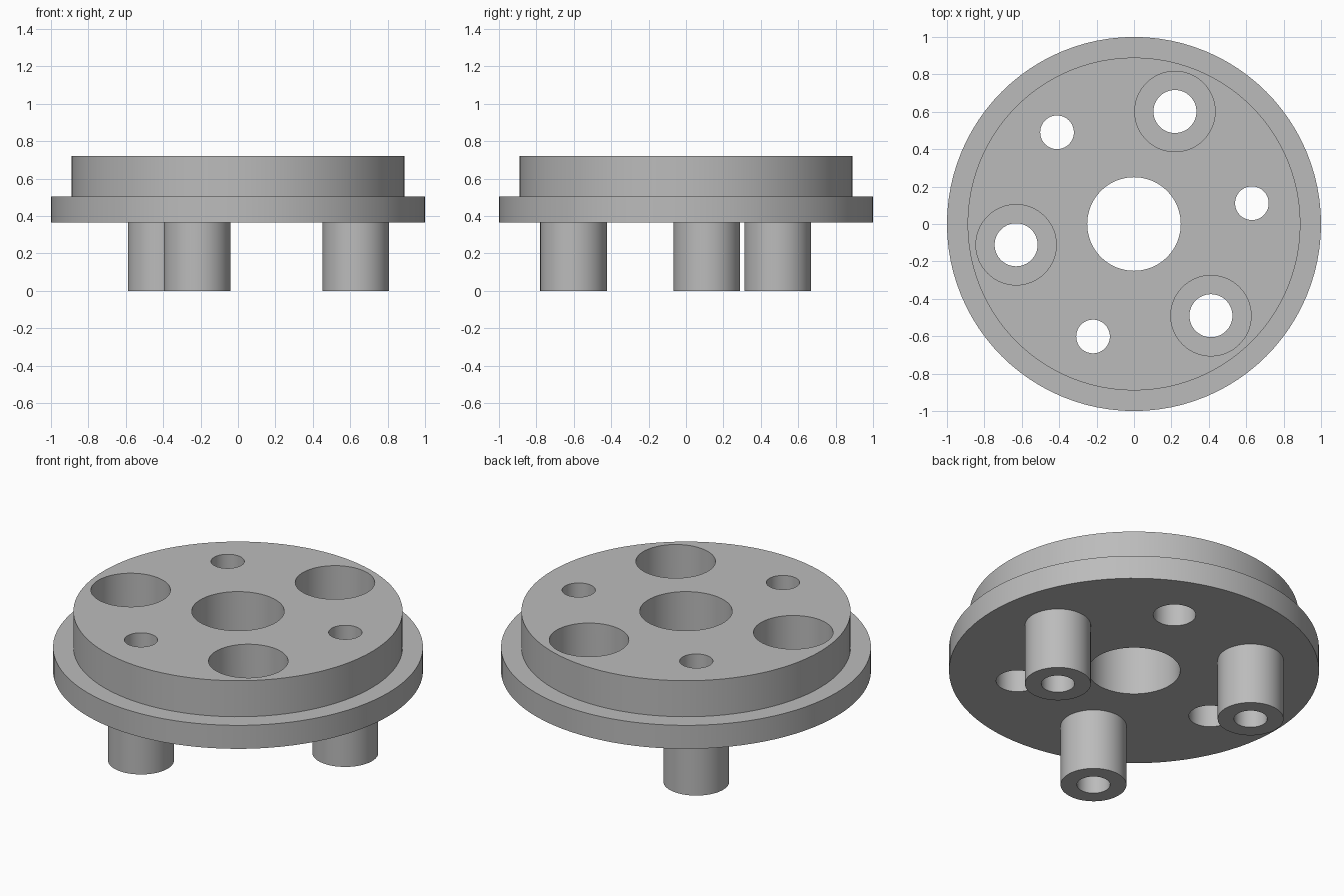
import bpy, bmesh
from math import radians, cos, sin, pi

if "Cube" in bpy.data.objects:
    bpy.data.objects.remove(bpy.data.objects["Cube"], do_unlink=True)

FLANGE_Z, STEP_Z, TOP_Z = 0.365, 0.505, 0.72
PITCH = 0.64      # radius of the circle the pins and bores sit on

grey = bpy.data.materials.new("plain grey")
grey.use_nodes = True
colour = (0.5, 0.5, 0.5, 1)
grey.diffuse_color = colour
grey.node_tree.nodes["Principled BSDF"].inputs["Base Color"].default_value = colour


def lathe(name, profile, closed=True, location=(0, 0, 0), steps=96):
    """Revolve (radius, z) points about the z axis."""
    bm = bmesh.new()
    verts = [bm.verts.new((r, 0, z)) for r, z in profile]
    edges = [bm.edges.new(pair) for pair in zip(verts, verts[1:])]
    if closed:
        edges.append(bm.edges.new((verts[-1], verts[0])))
    bmesh.ops.spin(bm, geom=verts + edges, cent=(0, 0, 0), axis=(0, 0, 1),
                   angle=2 * pi, steps=steps)
    bmesh.ops.remove_doubles(bm, verts=bm.verts, dist=0.0005)
    bmesh.ops.recalc_face_normals(bm, faces=bm.faces)
    mesh = bpy.data.meshes.new(name)
    bm.to_mesh(mesh)
    bm.free()
    mesh.materials.append(grey)
    obj = bpy.data.objects.new(name, mesh)
    obj.location = location
    bpy.context.collection.objects.link(obj)
    return obj


def around(degrees):
    a = radians(degrees)
    return (PITCH * cos(a), PITCH * sin(a), 0)


# Stepped disc with the central hole
disc = lathe("stepped_disc", [(0.25, FLANGE_Z), (1, FLANGE_Z), (1, STEP_Z),
                              (0.89, STEP_Z), (0.89, TOP_Z), (0.25, TOP_Z)])
parts = [disc]
cutters = []

for i in range(3):
    # Hollow pin under the disc, its hole running through to the top
    spot = around(10 + 120 * i)
    parts.append(lathe(f"pin_{i + 1}", [(0.178, FLANGE_Z), (0.178, 0), (0.09, 0),
                                       (0.09, FLANGE_Z)], False, spot, 64))
    cutters.append(lathe("pin_hole_cutter", [(0, 0.2), (0.09, 0.2), (0.09, 0.9), (0, 0.9)],
                         False, spot, 64))
    # Counterbored screw hole between the pins
    cutters.append(lathe("bore_cutter", [(0, 0.2), (0.115, 0.2), (0.115, STEP_Z),
                                         (0.215, STEP_Z), (0.215, 0.9), (0, 0.9)],
                         False, around(70 + 120 * i), 64))

# Cut the holes, then bake the result and drop the cutters
for cutter in cutters:
    cutter.hide_render = True
    cut = disc.modifiers.new("hole", 'BOOLEAN')
    cut.operation = 'DIFFERENCE'
    cut.solver = 'EXACT'
    cut.object = cutter
graph = bpy.context.evaluated_depsgraph_get()
baked = bpy.data.meshes.new_from_object(disc.evaluated_get(graph))
disc.modifiers.clear()
disc.data = baked
for cutter in cutters:
    bpy.data.objects.remove(cutter, do_unlink=True)

# Smooth walls with sharp rims
bpy.ops.object.select_all(action='DESELECT')
for obj in parts:
    obj.select_set(True)
bpy.context.view_layer.objects.active = disc
bpy.ops.object.shade_smooth_by_angle(angle=radians(30))
